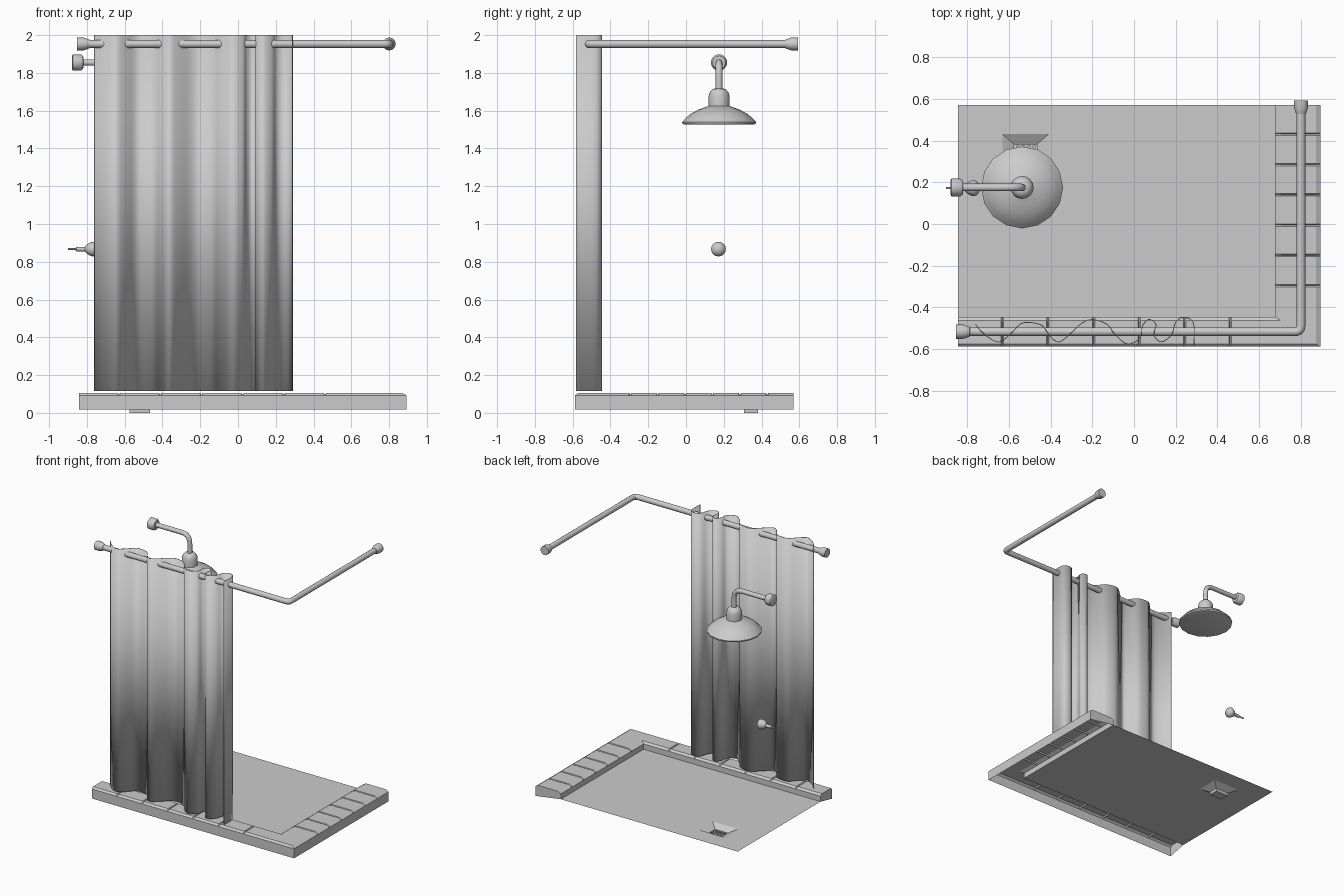
import bpy, bmesh, math
from mathutils import Vector

if "Cube" in bpy.data.objects:
    bpy.data.objects.remove(bpy.data.objects["Cube"])


def finish(ob, smooth=None):
    bpy.ops.object.select_all(action='DESELECT')
    ob.select_set(True)
    bpy.context.view_layer.objects.active = ob
    if ob.type == 'CURVE':
        bpy.ops.object.convert(target='MESH')
    if smooth:
        bpy.ops.object.shade_smooth_by_angle(angle=math.radians(smooth))


def loft(name, rings, closed=False, cap=False, smooth=None):
    """Skin a list of equal-length point rings with quads."""
    bm = bmesh.new()
    vs = [[bm.verts.new(p) for p in r] for r in rings]
    n = len(rings[0])
    for a, b in zip(vs, vs[1:]):
        for i in range(n if closed else n - 1):
            j = (i + 1) % n
            bm.faces.new((a[i], a[j], b[j], b[i]))
    if cap:
        bm.faces.new(vs[0][::-1])
        bm.faces.new(vs[-1])
    bmesh.ops.recalc_face_normals(bm, faces=bm.faces)
    me = bpy.data.meshes.new(name)
    bm.to_mesh(me)
    bm.free()
    ob = bpy.data.objects.new(name, me)
    bpy.context.collection.objects.link(ob)
    finish(ob, smooth)
    return ob


def lathe(name, profile, origin, axis, sides=20):
    """Turn (radius, distance) pairs around an axis."""
    q = Vector((0, 0, 1)).rotation_difference(Vector(axis))
    rings = []
    for r, t in profile:
        rings.append([Vector(origin) + q @ Vector((r * math.cos(a), r * math.sin(a), t))
                      for a in (2 * math.pi * i / sides for i in range(sides))])
    return loft(name, rings, True, True, 40)


def pipe(name, a, corner, b, bend, radius):
    """Round pipe from a to b with one rounded corner."""
    a, c, b = Vector(a), Vector(corner), Vector(b)
    p, q = c + (a - c).normalized() * bend, c + (b - c).normalized() * bend
    pts = [a]
    for i in range(7):
        t = i / 6
        pts.append(p * (1 - t) ** 2 + c * 2 * t * (1 - t) + q * t * t)
    pts.append(b)
    cu = bpy.data.curves.new(name, 'CURVE')
    cu.dimensions = '3D'
    cu.bevel_depth = radius
    cu.bevel_resolution = 3
    cu.use_fill_caps = True
    sp = cu.splines.new('POLY')
    sp.points.add(len(pts) - 1)
    for s, v in zip(sp.points, pts):
        s.co = (*v, 1)
    ob = bpy.data.objects.new(name, cu)
    bpy.context.collection.objects.link(ob)
    finish(ob, 40)


def rect(x0, x1, y0, y1, z):
    return [(x0, y0, z), (x1, y0, z), (x1, y1, z), (x0, y1, z)]


# L-shaped tiled curb, hollow below, with a groove at every tile seam
FLOOR = .05
section = [(0, .018), (0, .092), (.1, .105), (.88, .105), (1, .092), (1, FLOOR)]


def front_st(x, top=1):
    return [(x, -.588 + .143 * u, min(z, top)) for u, z in section]


def side_st(y, top=1):
    return [(.893 - .218 * u, y, min(z, top)) for u, z in section]


stations = [front_st(-.843)]
for i in range(6):
    s = -.63 + .218 * i
    stations += [front_st(s - .006), front_st(s, .095), front_st(s + .006)]
stations.append([(.893 - .218 * u, -.588 + .143 * u, z) for u, z in section])
for i in range(6):
    s = -.295 + .145 * i
    stations += [side_st(s - .006), side_st(s, .095), side_st(s + .006)]
stations.append(side_st(.57))
curb = loft("tiled_curb", stations)
bm = bmesh.new()
bm.from_mesh(curb.data)
bm.verts.ensure_lookup_table()
n = len(section)
bm.faces.new(bm.verts[:n])
bm.faces.new(bm.verts[-n:])
bmesh.ops.recalc_face_normals(bm, faces=bm.faces)
if max(bm.faces, key=lambda f: f.calc_area() * abs(f.normal.z)).normal.z < 0:
    bmesh.ops.reverse_faces(bm, faces=bm.faces)
bm.to_mesh(curb.data)
bm.free()

# Floor sheet with a stepped drain well
loft("shower_floor", [
    rect(-.843, .675, -.445, .57, FLOOR),
    rect(-.63, -.41, .26, .43, FLOOR),
    rect(-.575, -.465, .308, .382, .022),
    rect(-.575, -.465, .308, .382, .001)], True)
loft("drain_bottom", [rect(-.575, -.465, .308, .382, 0),
                      rect(-.575, -.465, .308, .382, .002)], True, True)
for i in range(4):
    for j in range(2):
        lathe("drain_stud", [(.008, 0), (.008, .02)],
              (-.556 + .026 * i, .325 + .045 * j, .002), (0, 0, 1), 10)

# Curtain: thin wavy cloth, shaded smooth over its hems
wave = [(-.76, -.48), (-.715, -.53), (-.65, -.565), (-.60, -.535), (-.545, -.48),
        (-.50, -.472), (-.44, -.487), (-.40, -.54), (-.36, -.565), (-.31, -.53),
        (-.25, -.475), (-.20, -.458), (-.13, -.48), (-.09, -.53), (-.03, -.575),
        (.03, -.545), (.04, -.49), (.07, -.457), (.105, -.48), (.095, -.53),
        (.13, -.565), (.18, -.53), (.20, -.47), (.24, -.447), (.285, -.475), (.287, -.582)]
w = [Vector(p) for p in wave]
w = [w[0]] + w + [w[-1]]
line = []
for a, b, c, d in zip(w, w[1:], w[2:], w[3:]):
    for k in range(4):
        t = k / 4
        line.append(.5 * (2 * b + (c - a) * t + (2 * a - 5 * b + 4 * c - d) * t * t
                          + (3 * b - a - 3 * c + d) * t ** 3))
line.append(w[-1])
curtain = loft("curtain", [[(p.x, p.y, z) for p in line] for z in (.115, 2.0)])
curtain.data.shade_smooth()
solid = curtain.modifiers.new("cloth", 'SOLIDIFY')
solid.thickness = .004
solid.offset = 0

# Curtain rod with end flanges
RY, RZ = -.516, 1.953
pipe("curtain_rod", (-.84, RY, RZ), (.80, RY, RZ), (.80, .58, RZ), .03, .021)
flange = [(.034, 0), (.034, .035), (.023, .065), (.02, .066)]
lathe("rod_flange_left", flange, (-.852, RY, RZ), (1, 0, 0))
lathe("rod_flange_back", flange, (.80, .592, RZ), (0, -1, 0))

# Shower arm, wall flange and rain head
HX, HY = -.536, .175
pipe("shower_arm", (-.87, HY, 1.855), (HX, HY, 1.855), (HX, HY, 1.70), .07, .018)
lathe("arm_flange", [(.034, 0), (.043, .006), (.043, .048), (.034, .06), (.019, .062)],
      (-.88, HY, 1.855), (1, 0, 0))
lathe("shower_head", [(.186, 1.527), (.194, 1.53), (.196, 1.54), (.186, 1.55),
                      (.172, 1.565), (.148, 1.585), (.11, 1.605), (.08, 1.616), (.055, 1.625),
                      (.055, 1.68), (.048, 1.70), (.035, 1.714), (.018, 1.718)],
      (HX, HY, 0), (0, 0, 1), 16)

# Valve knob on a thin stem
lathe("valve_stem", [(.005, 0), (.005, .04), (.012, .045), (.012, .11)],
      (-.90, .172, .867), (1, 0, 0), 10)
lathe("valve_knob", [(.015, 0), (.026, .012), (.036, .03), (.039, .042),
                     (.034, .056), (.02, .068), (.006, .072)],
      (-.81, .172, .867), (1, 0, 0), 16)
